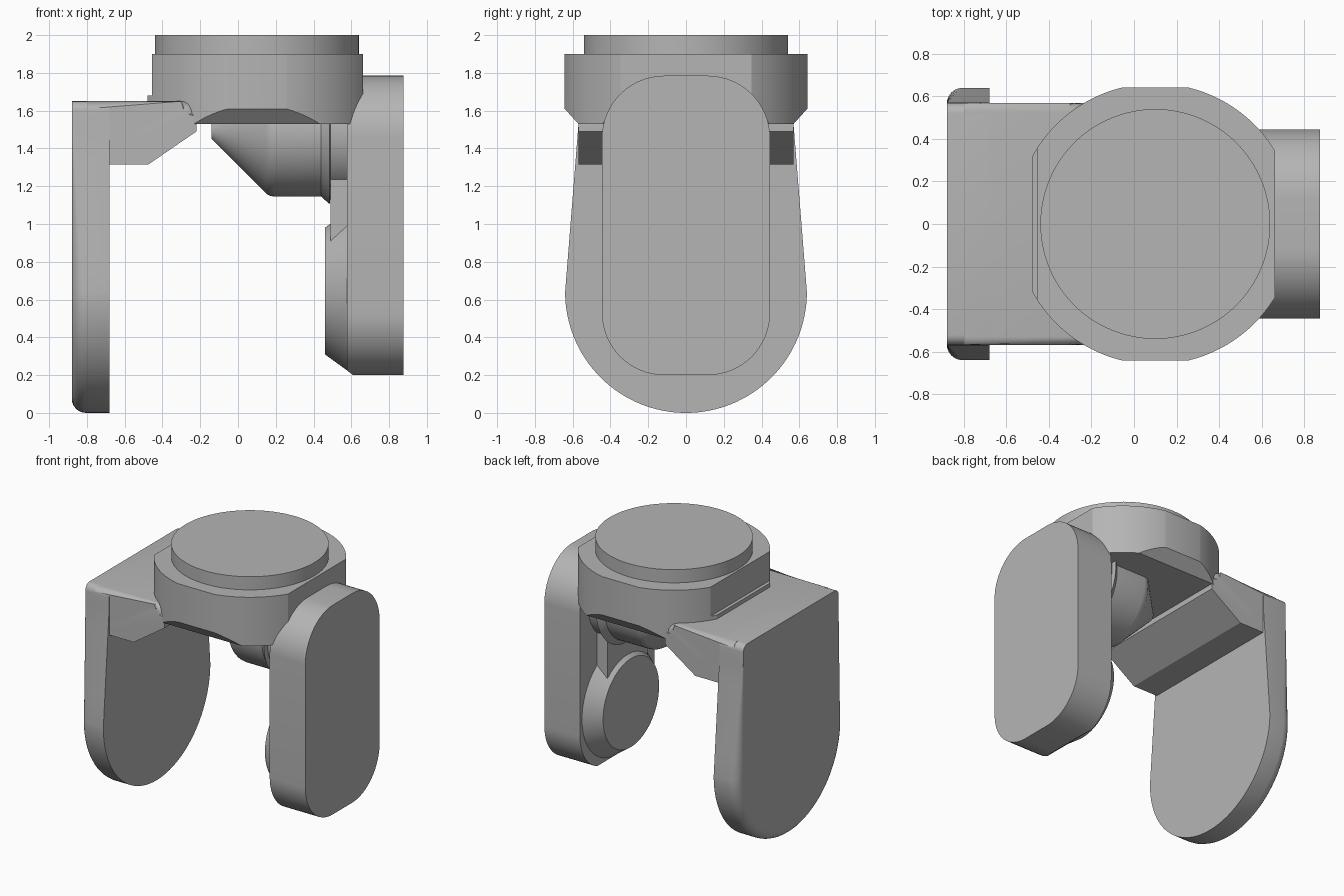
import bpy, bmesh
from math import sin, cos, pi, radians
from mathutils import Vector, Matrix

cube = bpy.data.objects.get("Cube")
if cube:
    bpy.data.objects.remove(cube)

grey = bpy.data.materials.new("plain grey")
grey.use_nodes = True
GREY = (0.46, 0.46, 0.46, 1)
grey.diffuse_color = GREY
grey.node_tree.nodes["Principled BSDF"].inputs["Base Color"].default_value = GREY


def finish(name, bm, angle=30):
    bmesh.ops.recalc_face_normals(bm, faces=bm.faces)
    mesh = bpy.data.meshes.new(name)
    bm.to_mesh(mesh)
    bm.free()
    mesh.materials.append(grey)
    ob = bpy.data.objects.new(name, mesh)
    bpy.context.collection.objects.link(ob)
    bpy.ops.object.select_all(action='DESELECT')
    ob.select_set(True)
    bpy.context.view_layer.objects.active = ob
    bpy.ops.object.shade_smooth_by_angle(angle=radians(angle))
    return ob


def loft(rings):
    """Skin a list of equal rings and cap both ends."""
    bm = bmesh.new()
    loops = [[bm.verts.new(p) for p in ring] for ring in rings]
    n = len(loops[0])
    for a, b in zip(loops, loops[1:]):
        for i in range(n):
            j = (i + 1) % n
            bm.faces.new((a[i], a[j], b[j], b[i]))
    bm.faces.new(loops[0])
    bm.faces.new(loops[-1])
    return bm


def cut(bm, point, normal):
    """Slice away everything in front of a plane and close the opening."""
    geom = bm.verts[:] + bm.edges[:] + bm.faces[:]
    bmesh.ops.bisect_plane(bm, geom=geom, plane_co=point, plane_no=normal, clear_outer=True)
    bmesh.ops.holes_fill(bm, edges=[e for e in bm.edges if e.is_boundary], sides=0)


def arc(cx, cy, r, start, end, n):
    return [(cx + r * cos(radians(start + (end - start) * i / n)),
             cy + r * sin(radians(start + (end - start) * i / n))) for i in range(n + 1)]


def disc_z(cx, r, z0, z1, n=128):
    ring = arc(cx, 0, r, 0, 360, n)[:-1]
    return loft([[(x, y, z) for x, y in ring] for z in (z0, z1)])


def turned_x(name, zc, profile, n=72):
    """Turned part along x from (x, radius) pairs."""
    ring = arc(0, 0, 1, 0, 360, n)[:-1]
    return finish(name, loft([[(x, r * a, zc + r * b) for a, b in ring] for x, r in profile]))


# Top cap and collar, with flats and slanted lower edges
CX = 0.1
finish("top_cap", disc_z(CX, 0.54, 1.88, 2.0))
for name, z0, z1, left in (("collar_lower", 1.53, 1.68, -0.48), ("collar_upper", 1.68, 1.9, -0.455)):
    bm = disc_z(CX, 0.66, z0, z1)
    cut(bm, (left, 0, 0), (-1, 0, 0))
    cut(bm, (0.662, 0, 0), (1, 0, 0))
    for s in (-1, 1):
        cut(bm, (0, 0.642 * s, 0), (0, s, 0))
        if z0 < 1.6:
            cut(bm, (0, 0.642 * s, 1.61), (0, s, -0.9))
    if z0 < 1.6:
        cut(bm, (0.662, 0, 1.68), (1, 0, -0.47))
    finish(name, bm, 20)

# Right side plate: narrow top, round bottom, outer rim rounding fades upward
R = 0.64
outline = arc(0, R, R, 180, 360, 64)
outline += [(R - 0.07 * t, R + 0.88 * t) for t in (0.2, 0.4, 0.6, 0.8, 1)]
outline += arc(0.52, 1.6, 0.05, 0, 90, 6) + arc(-0.52, 1.6, 0.05, 90, 180, 6)
outline += [(-R + 0.07 * t, R + 0.88 * t) for t in (1, 0.8, 0.6, 0.4, 0.2)]


def rim(z):
    return 0.075 * min(1, max(0.02, (1.55 - z) / 0.85))


def plate_ring(a):
    ring = []
    n = len(outline)
    for i, (y, z) in enumerate(outline):
        p, q = Vector(outline[i - 1]), Vector(outline[(i + 1) % n])
        t = (q - p).normalized()
        r = rim(z)
        d = r * (1 - cos(a))
        ring.append((-0.88 + r * (1 - sin(a)), y - t.y * d, z + t.x * d))
    return ring


rings = [[(-0.68, y, z) for y, z in outline]]
rings += [plate_ring(pi / 2 * k / 6) for k in range(7)]
finish("right_side_plate", loft(rings))

# Right bracket under the collar, with sloping gusset
profile = [(-0.8, 1.65)] + arc(-0.3, 1.57, 0.08, 90, 0, 6)
profile += [(-0.22, 1.49), (-0.475, 1.315), (-0.8, 1.315)]
bm = loft([[(x, y, z) for x, z in profile] for y in (-0.568, 0.568)])
edges = [e for e in bm.edges if abs(e.verts[0].co.y - e.verts[1].co.y) < 0.01
         and min(v.co.z for v in e.verts) > 1.56]
bmesh.ops.bevel(bm, geom=edges, offset=0.04, segments=5, profile=0.5, affect='EDGES')
finish("right_bracket", bm)

# Left arm: rounded slab with soft outer rim and slanted inner toe
corner = 0.33
slab = []
for cy, cz, start in ((0.115, 1.455, 0), (-0.115, 1.455, 90), (-0.115, 0.53, 180), (0.115, 0.53, 270)):
    slab += arc(cy, cz, corner, start, start + 90, 16)
bm = loft([[(x, y, z) for y, z in slab] for x in (0.577, 0.875)])
edges = [e for e in bm.edges if all(v.co.x > 0.87 for v in e.verts)]
bmesh.ops.bevel(bm, geom=edges, offset=0.07, segments=6, profile=0.5, affect='EDGES')
cut(bm, (0.61, 0, 0.2), (-0.11, 0, -0.15))
finish("left_arm", bm)

# Lower hub on the inside of the left arm
turned_x("left_hub", 0.645, [(0.46, 0.335), (0.605, 0.44), (0.64, 0.44)])

# Pivot with pointed end and flared flange
turned_x("pivot", 1.49, [(-0.14, 0.04), (0.15, 0.33), (0.17, 0.341), (0.195, 0.345), (0.44, 0.345),
                         (0.485, 0.385), (0.49, 0.35), (0.6, 0.35)])

# Rib joining pivot and hub
bm = bmesh.new()
bmesh.ops.create_cube(bm, size=1, matrix=Matrix.Translation((0.54, 0, 1.05))
                      @ Matrix.Diagonal((0.1, 0.48, 0.4, 1)))
finish("left_rib", bm)
